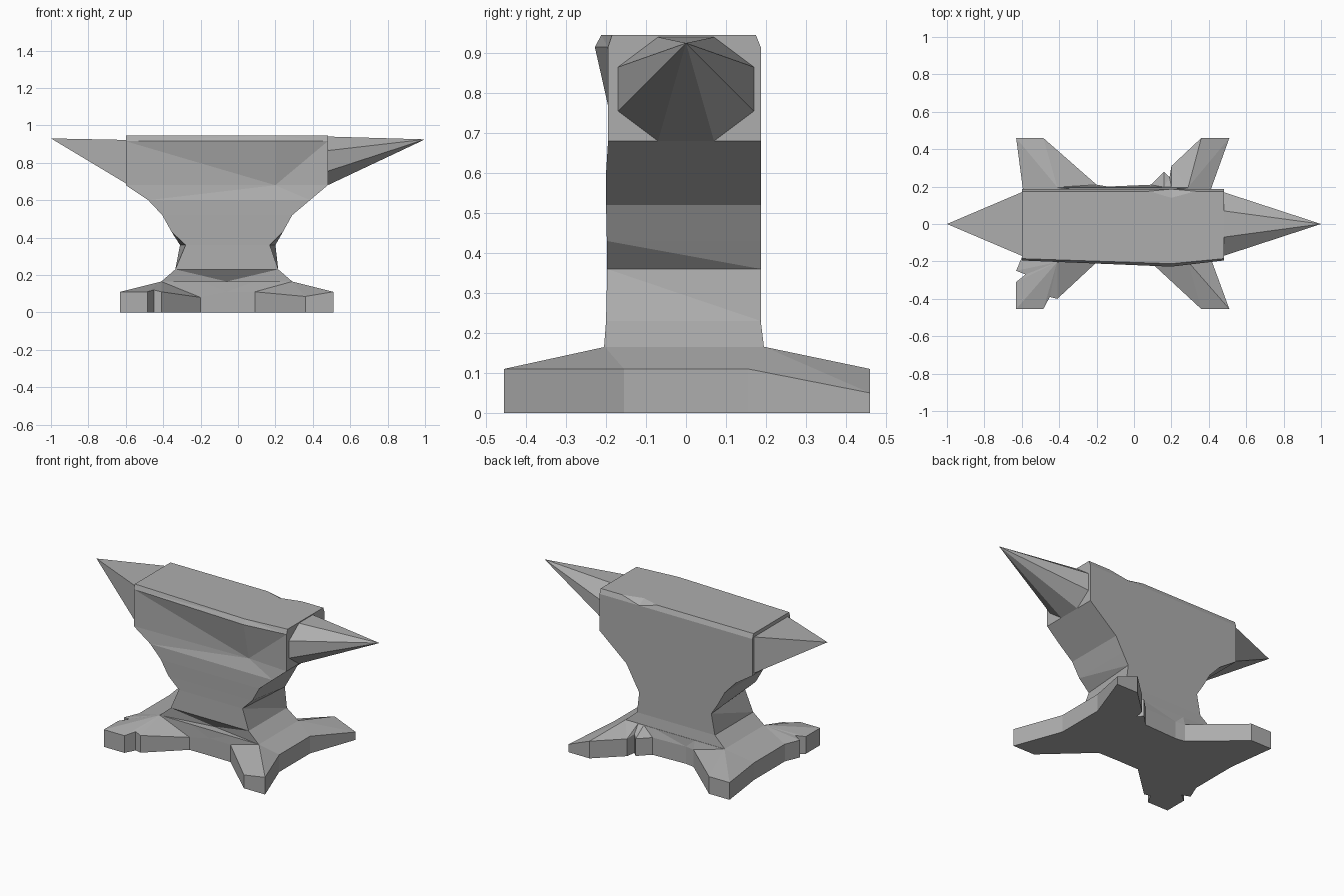
import bpy
import bmesh

cube = bpy.data.objects.get("Cube")
if cube:
    bpy.data.objects.remove(cube, do_unlink=True)

steel = bpy.data.materials.new("worn grey steel")
steel.use_nodes = True
GREY = (0.42, 0.42, 0.42, 1)
steel.diffuse_color = GREY
steel.node_tree.nodes["Principled BSDF"].inputs["Base Color"].default_value = GREY


def finish(name, bm):
    """Clean the mesh and add it as a flat shaded object."""
    bmesh.ops.remove_doubles(bm, verts=bm.verts, dist=0.0005)
    bmesh.ops.triangulate(bm, faces=bm.faces)
    bmesh.ops.recalc_face_normals(bm, faces=bm.faces)
    mesh = bpy.data.meshes.new(name)
    bm.to_mesh(mesh)
    bm.free()
    mesh.materials.append(steel)
    obj = bpy.data.objects.new(name, mesh)
    bpy.context.collection.objects.link(obj)


def loft(name, rings):
    """Join rings of equal length and cap both ends."""
    bm = bmesh.new()
    loops = [[bm.verts.new(p) for p in ring] for ring in rings]
    for low, high in zip(loops, loops[1:]):
        for i in range(len(low)):
            j = (i + 1) % len(low)
            bm.faces.new((low[i], low[j], high[j], high[i]))
    bm.faces.new(loops[0][::-1])
    bm.faces.new(loops[-1])
    finish(name, bm)


def spike(name, x, outline, tip):
    """Pointed horn from a (y, z) outline on one end of the body."""
    bm = bmesh.new()
    ring = [bm.verts.new((x, y, z)) for y, z in outline]
    point = bm.verts.new(tip)
    for i, v in enumerate(ring):
        bm.faces.new((v, ring[(i + 1) % len(ring)], point))
    bm.faces.new(ring)
    finish(name, bm)


def body_ring(z, left, right, front, middle, back, nick=0.0, pinch=0.0, at=0.74):
    """Level of the body: dented front edge, optional nick at the back."""
    def along(t):
        return left + (right - left) * t
    return [(left + pinch, front, z), (along(at), middle, z), (right - pinch, front, z),
            (right, back, z), (along(0.86), back, z), (along(0.74), back - nick, z),
            (along(0.63), back, z), (left, back, z)]


# Body with flared foot, waist and chipped, dented face
loft("anvil_body", [
    body_ring(0.165, -0.41, 0.29, -0.205, -0.15, 0.195, at=0.5),
    body_ring(0.23, -0.335, 0.215, -0.2, -0.2, 0.187, at=0.5),
    body_ring(0.36, -0.31, 0.20, -0.197, -0.197, 0.187, pinch=0.03),
    body_ring(0.43, -0.355, 0.24, -0.198, -0.198, 0.187),
    body_ring(0.52, -0.405, 0.29, -0.2, -0.2, 0.187),
    body_ring(0.60, -0.48, 0.385, -0.2, -0.2, 0.187),
    body_ring(0.68, -0.60, 0.48, -0.195, -0.175, 0.187),
    body_ring(0.915, -0.60, 0.48, -0.195, -0.228, 0.187),
    body_ring(0.945, -0.60, 0.48, -0.185, -0.212, 0.175, nick=0.035),
])

# Round horn and square horn
half = [(0.07, 0.68), (0.17, 0.755), (0.17, 0.865), (0.07, 0.94)]
spike("round_horn", 0.48, half + [(-y, z) for y, z in reversed(half)], (1, 0, 0.925))
side = [(0.17, 0.69), (0.17, 0.922)]
spike("square_horn", -0.60, side + [(-y, z) for y, z in reversed(side)], (-1, 0, 0.93))

# Four-toed base with chipped edges, sloping up to the foot of the body
edge = [
    (-0.63, -0.455, 0.11), (-0.485, -0.455, 0.11), (-0.45, -0.39, 0.12), (-0.41, -0.4, 0.11),
    (-0.2, -0.205, 0.08), (-0.06, -0.203, 0.11), (0.09, -0.205, 0.11), (0.36, -0.455, 0.085),
    (0.51, -0.455, 0.11), (0.4, -0.155, 0.11), (0.4, 0.155, 0.11), (0.51, 0.46, 0.05),
    (0.36, 0.46, 0.11), (0.2, 0.31, 0.11), (0.19, 0.25, 0.12), (0.16, 0.28, 0.11),
    (0.09, 0.21, 0.11), (-0.14, 0.2, 0.11), (-0.2, 0.21, 0.11), (-0.485, 0.46, 0.11),
    (-0.63, 0.46, 0.11), (-0.59, 0.155, 0.11), (-0.59, -0.155, 0.11), (-0.63, -0.25, 0.11),
    (-0.58, -0.27, 0.12), (-0.63, -0.31, 0.11),
]
floor = [(x, y, 0) for x, y, z in edge]
crown = [(min(max(x, -0.41), 0.29), min(max(y, -0.203), 0.197), 0.165) for x, y, z in edge]
loft("anvil_base", [floor, edge, crown])
